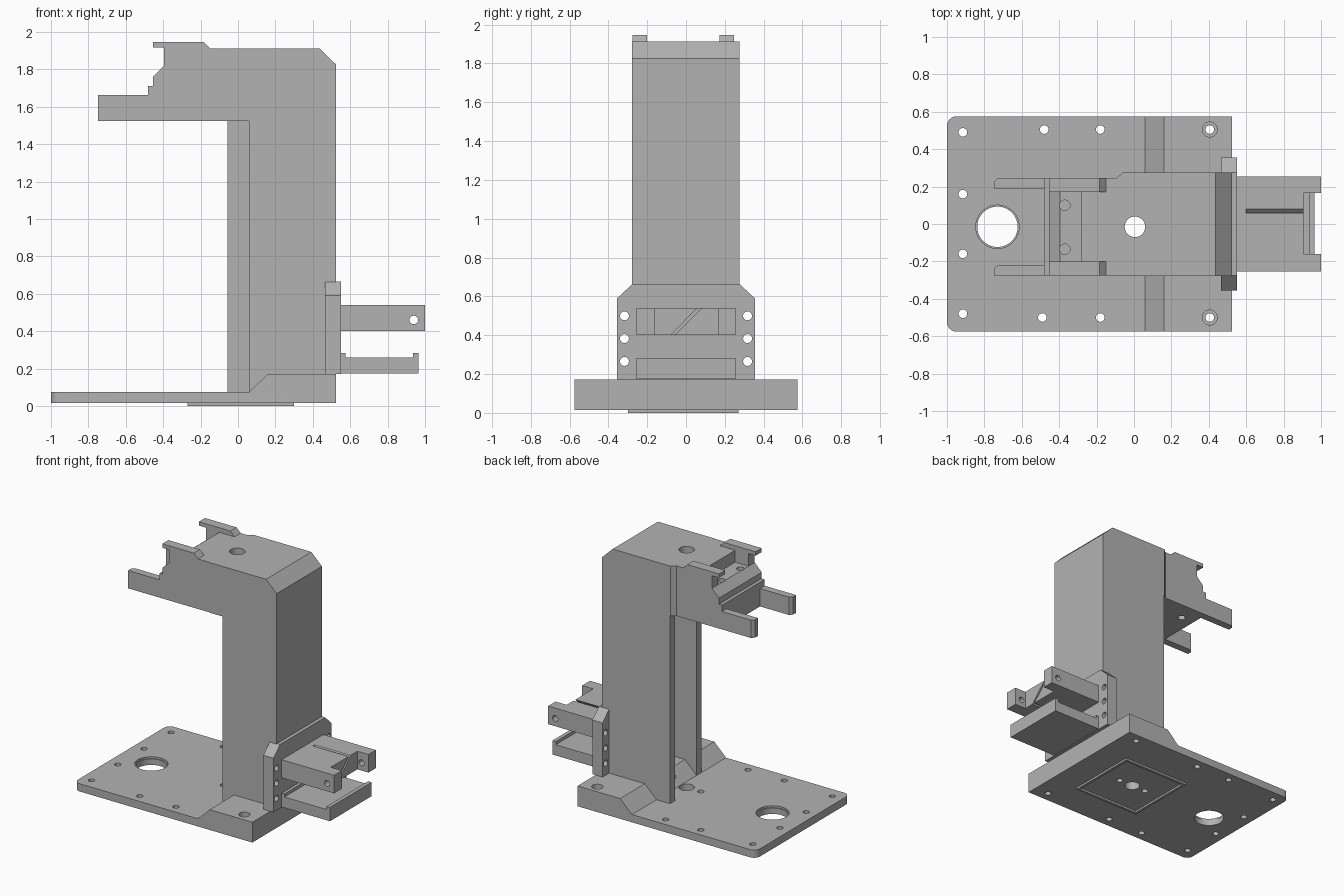
import bpy, bmesh, math
from mathutils import Vector

cube = bpy.data.objects.get("Cube")
if cube:
    bpy.data.objects.remove(cube, do_unlink=True)

grey = bpy.data.materials.new("plain grey")
grey.use_nodes = True
GREY = (0.45, 0.45, 0.45, 1)
grey.diffuse_color = GREY
grey.node_tree.nodes["Principled BSDF"].inputs["Base Color"].default_value = GREY


def prism(name, pts, axis, lo, hi, round_x=None):
    """Extrude a 2D outline along an axis; round_x rounds upright edges at that x."""
    def place(a, b, d):
        return {"x": (d, a, b), "y": (a, d, b), "z": (a, b, d)}[axis]
    bm = bmesh.new()
    face = bm.faces.new([bm.verts.new(place(a, b, lo)) for a, b in pts])
    grown = bmesh.ops.extrude_face_region(bm, geom=[face])["geom"]
    shift = Vector(place(0, 0, hi - lo))
    bmesh.ops.translate(bm, vec=shift, verts=[v for v in grown if isinstance(v, bmesh.types.BMVert)])
    bmesh.ops.recalc_face_normals(bm, faces=bm.faces)
    if round_x is not None:
        edges = [e for e in bm.edges
                 if all(abs(v.co.x - round_x) < 1e-4 for v in e.verts)
                 and abs(e.verts[0].co.y - e.verts[1].co.y) < 1e-4]
        bmesh.ops.bevel(bm, geom=edges, offset=0.05, segments=6, profile=0.5, affect="EDGES")
    mesh = bpy.data.meshes.new(name)
    bm.to_mesh(mesh)
    bm.free()
    mesh.materials.append(grey)
    obj = bpy.data.objects.new(name, mesh)
    bpy.context.collection.objects.link(obj)
    return obj


def box(name, x, y, z):
    return prism(name, [(x[0], y[0]), (x[1], y[0]), (x[1], y[1]), (x[0], y[1])], "z", *z)


def rod(a, b, r, axis, lo, hi, n=32):
    pts = [(a + r * math.cos(math.tau * i / n), b + r * math.sin(math.tau * i / n)) for i in range(n)]
    return prism("cutter", pts, axis, lo, hi)


def cut(obj, cutters):
    """Subtract each cutter from the part, then discard the cutter."""
    bpy.context.view_layer.objects.active = obj
    for c in cutters:
        c.hide_render = True
        mod = obj.modifiers.new("cut", "BOOLEAN")
        mod.operation, mod.solver, mod.object = "DIFFERENCE", "EXACT", c
        bpy.ops.object.modifier_apply(modifier=mod.name)
        bpy.data.objects.remove(c, do_unlink=True)


CX, CY = 0.005, -0.015  # axis of the central bore

# Base plate with a thick sloped end and its holes
base = prism("base_plate", [(-1, .015), (.525, .015), (.525, .172), (.16, .172), (.06, .075), (-1, .075)],
             "y", -.575, .575, round_x=-1)
holes = [(-.915, .49), (-.915, .16), (-.915, -.16), (-.915, -.48),
         (-.48, .505), (-.18, .505), (-.49, -.5), (-.18, -.5), (.405, .505), (.405, -.5),
         (CX - .12, CY), (CX + .12, CY)]
tools = [rod(x, y, .023, "z", -.1, .3, 20) for x, y in holes]
tools += [rod(.405, y, .04, "z", .1, .3) for y in (.505, -.5)]
tools += [rod(-.73, CY, .108, "z", -.1, .3, 48), rod(-.73, CY, .116, "z", .06, .3, 48),
          rod(CX, CY, .055, "z", -.1, .3)]
cut(base, tools)

# Thin square rim under the base
rim = box("base_rim", (-.27, .3), (-.3, .27), (0, .015))
cut(rim, [box("cutter", (-.25, .28), (-.28, .25), (-.1, .1))])

# Hollow column, open towards the arm side, front wall shorter than the back wall
column = prism("column", [(-.055, .075), (.525, .075), (.525, 1.825), (.435, 1.912), (-.055, 1.912)],
               "y", -.278, .275)
cut(column, [box("cutter", (-.2, .45), (-.215, .21), (0, 1.525)),
             box("cutter", (-.2, .06), (-.4, 0), (0, 1.525)),
             rod(CX, CY, .055, "z", 1.4, 2.1)])

# Arm with stepped nose, side rails and a recessed ledge
arm = prism("arm", [(-.055, 1.525), (-.055, 1.912), (-.15, 1.912), (-.185, 1.947), (-.455, 1.947),
                    (-.455, 1.917), (-.395, 1.917), (-.395, 1.82), (-.455, 1.76), (-.455, 1.712),
                    (-.48, 1.712), (-.48, 1.525)], "y", -.275, .247)
cut(arm, [box("cutter", (-.6, -.28), (-.2, .172), (1.82, 2.1)),
          box("cutter", (-.6, -.1), (-.2, .172), (1.912, 2.1)),
          rod(-.37, .1, .028, "z", 1.4, 2, 20), rod(-.37, -.135, .028, "z", 1.4, 2, 20)])
prism("arm_shoulder", [(-.055, .247), (-.055, .275), (-.06, .275), (-.092, .247)], "z", 1.525, 1.912)

# Two fork prongs with a clipped corner
for side, lo, hi in (("back", .19, .247), ("front", -.275, -.218)):
    prism(side + "_prong", [(-.48, lo), (-.48, hi), (-.728, hi), (-.748, hi - .022), (-.748, lo)],
          "z", 1.525, 1.663)

# Bracket plate with flange holes
bracket = prism("bracket_plate", [(-.355, .172), (.355, .172), (.355, .59), (.275, .665), (-.275, .665),
                                  (-.355, .59)], "x", .465, .552)
cut(bracket, [rod(s * .317, z, .023, "x", .3, .7, 20) for s in (-1, 1) for z in (.265, .383, .5)])

# Upper clamp block: notched end, cross hole and slanted slit
clamp = box("clamp_block", (.552, 1), (-.255, .255), (.4, .54))
cut(clamp, [box("cutter", (.905, 1.1), (-.16, .165), (.3, .6)),
            rod(.94, .46, .023, "y", -.4, .4, 20),
            prism("cutter", [(-.09, .39), (-.068, .39), (.09, .55), (.068, .55)], "x", .6, .95)])

# Lower tray with raised lips at both ends
prism("lower_tray", [(.552, .175), (.965, .175), (.965, .282), (.935, .282), (.935, .258), (.575, .258),
                     (.575, .282), (.552, .282)], "y", -.255, .255)

# Smooth the round holes, keep corners sharp
for obj in bpy.context.view_layer.objects:
    obj.select_set(obj.type == "MESH")
bpy.ops.object.shade_smooth_by_angle(angle=math.radians(25))
